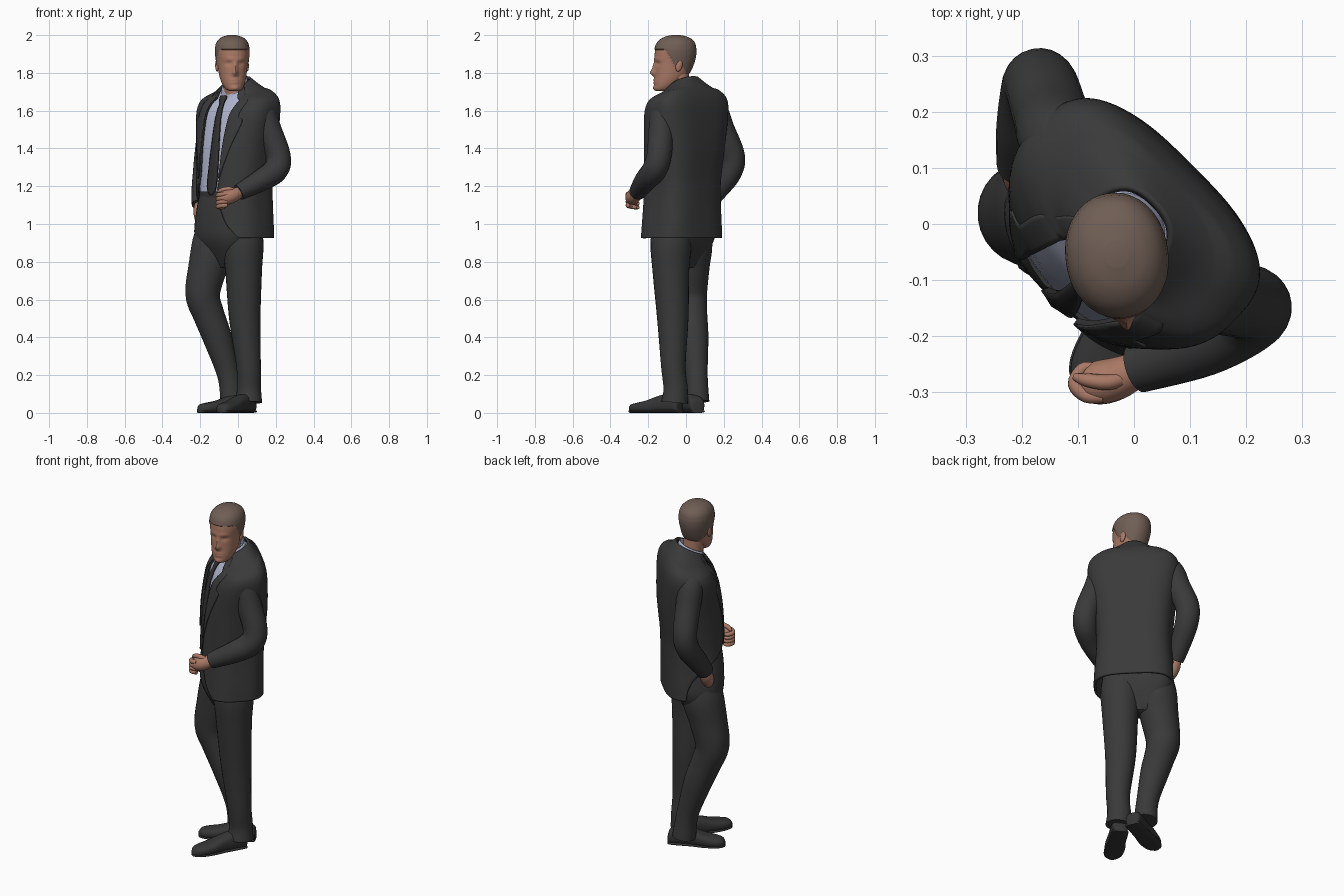
import bpy, bmesh, math
from mathutils import Vector, Matrix, Quaternion

if "Cube" in bpy.data.objects:
    bpy.data.objects.remove(bpy.data.objects["Cube"])

def mat(name, r, g, b):
    m = bpy.data.materials.new(name)
    m.diffuse_color = (r, g, b, 1)
    m.use_nodes = True
    m.node_tree.nodes["Principled BSDF"].inputs["Base Color"].default_value = m.diffuse_color
    return m

SUIT = mat("charcoal suit", .042, .042, .042)
SHOE = mat("shoe leather", .036, .036, .037)
SHIRT = mat("pale blue shirt", .45, .48, .64)
TIE = mat("dark tie", .030, .030, .032)
SKIN = mat("skin", .40, .19, .13)
HAIR = mat("brown hair", .16, .112, .09)

def spline(keys, n=6):
    """Catmull-Rom samples through tuples of any length."""
    out = []
    for i in range(len(keys) - 1):
        a, b = keys[max(i - 1, 0)], keys[i]
        c, d = keys[i + 1], keys[min(i + 2, len(keys) - 1)]
        for k in range(n):
            t = k / n
            out.append(tuple(.5 * (2*q + (r - p)*t + (2*p - 5*q + 4*r - s)*t*t + (3*q - p - 3*r + s)*t**3)
                             for p, q, r, s in zip(a, b, c, d)))
    return out + [tuple(keys[-1])]

def build(name, rows, material, closed=True, thick=0, cap=True):
    bm = bmesh.new()
    vs = [[bm.verts.new(p) for p in r] for r in rows]
    n = len(rows[0])
    for a, b in zip(vs, vs[1:]):
        for j in range(n if closed else n - 1):
            k = (j + 1) % n
            bm.faces.new((a[j], a[k], b[k], b[j]))
    if closed and cap:
        bm.faces.new(vs[0])
        bm.faces.new(vs[-1])
    bmesh.ops.recalc_face_normals(bm, faces=bm.faces)
    return finish(name, bm, material, thick)

def finish(name, bm, material, thick=0):
    me = bpy.data.meshes.new(name)
    bm.to_mesh(me)
    bm.free()
    me.materials.append(material)
    ob = bpy.data.objects.new(name, me)
    bpy.context.collection.objects.link(ob)
    if thick:
        mod = ob.modifiers.new("thickness", 'SOLIDIFY')
        mod.thickness, mod.offset = thick, 0
    return ob

def tube(name, keys, material, sides=20, n=6):
    """Round limb through (x, y, z, radius) keys."""
    pts = spline(keys, n)
    ps = [Vector(p[:3]) for p in pts]
    rows, q, last = [], None, None
    for i, p in enumerate(ps):
        t = (ps[min(i + 1, len(ps) - 1)] - ps[max(i - 1, 0)]).normalized()
        q = t.to_track_quat('Z', 'Y') if q is None else last.rotation_difference(t) @ q
        last = t
        rows.append([p + q @ Vector((math.cos(a) * pts[i][3], math.sin(a) * pts[i][3], 0))
                     for a in (2 * math.pi * j / sides for j in range(sides))])
    return build(name, rows, material)

def power(v, p):
    return math.copysign(abs(v) ** p, v)

TURN = Matrix.Rotation(math.radians(-45), 3, 'Z')   # the body faces front-left

def shell(ring, phi, off=0):
    """Point on the torso; phi in degrees from the chest toward the left side. The back is squarer."""
    z, cx, cy, a, b, tilt = ring[:6]
    s, c = math.sin(math.radians(phi)), math.cos(math.radians(phi))
    e = .84 if c > 0 else (.84 if tilt > .3 else .62)
    y = -(b + off) * power(c, e)
    return TURN @ Vector((cx + (a + off) * power(s, e), cy + y, z + tilt * y))

# torso rings: z, centre x, centre y, half width, half depth, tilt, left edge, right edge
TORSO = spline([
    (.925, 0, -.045, .212, .165, 0, 48, 108),
    (1.0, 0, -.042, .208, .162, 0, 26, 102),
    (1.1, 0, -.04, .200, .160, 0, 14, 82),
    (1.18, 0, -.038, .196, .160, 0, 11, 45),
    (1.25, 0, -.035, .198, .160, 0, 13, 28),
    (1.42, 0, -.022, .215, .162, 0, 16, 22),
    (1.57, 0, -.01, .238, .148, 0, 19, 18),
    (1.64, 0, 0, .238, .130, .08, 24, 16),
    (1.675, 0, .0, .208, .112, .2, 30, 17),
    (1.705, 0, -.01, .135, .090, .4, 36, 24),
    (1.742, 0, -.022, .074, .072, .5, 58, 42)])

def ring_at(z):
    for a, b in zip(TORSO, TORSO[1:]):
        if a[0] <= z <= b[0]:
            t = (z - a[0]) / (b[0] - a[0])
            return tuple(p + (q - p) * t for p, q in zip(a, b))
    return TORSO[-1]

# jacket body, open at the front
rows = []
for r in TORSO:
    lo, hi = r[6], 360 - r[7]
    rows.append([shell(r, lo + (hi - lo) * j / 72) for j in range(73)])
build("jacket", rows, SUIT, closed=False, thick=.014)

# lapels folded back along the opening
widths = spline([(1.24, 1), (1.4, 13), (1.54, 24), (1.57, 15), (1.66, 16), (1.70, 20), (1.735, 24)], 4)
for side, col, name in ((1, 6, "left_lapel"), (-1, 7, "right_lapel")):
    rows = []
    for z, w in widths:
        r = ring_at(z)
        rows.append([shell(r, side * (r[col] - 1 + w * j / 6), .008) for j in range(7)])
    build(name, rows, SUIT, closed=False, thick=.006)

# shirt, collar and tie
build("shirt", [[shell(r, 7.5 * j, -.014) for j in range(48)] for r in TORSO if 1.12 < r[0] < 1.72], SHIRT)
collar = [(1.66, 0, -.022, .074, .075, .5), (1.70, 0, -.022, .067, .067, .5), (1.75, 0, -.028, .060, .060, .5)]
build("shirt_collar", [[shell(r, 10 * j) for j in range(36)] for r in spline(collar, 4)],
      SHIRT, cap=False, thick=.006)
rows = []
for z, w, x in spline([(1.155, .004, 0), (1.2, .032, 0), (1.4, .026, .014), (1.62, .014, .01), (1.645, .016, .005),
                       (1.675, .022, 0), (1.69, .02, 0)], 3):
    r = ring_at(z)
    y = r[2] - r[4] - .001
    rows.append([TURN @ Vector((x + w * k, y + .006 * abs(k) - .003, z - .4 * r[5] * r[4])) for k in (-1, -.5, 0, .5, 1)])
build("tie", rows, TIE, closed=False, thick=.012)

# trousers: hips, belt and legs
hips = [(.77, -.03, -.055, .05, .05, 0), (.83, -.03, -.058, .12, .085, 0), (.93, -.028, -.062, .180, .130, 0),
        (1.06, -.015, -.055, .182, .143, 0), (1.165, 0, -.04, .180, .148, 0)]
build("trouser_hips", [[shell(r, 10 * j) for j in range(36)] for r in spline(hips, 4)], SUIT)
build("belt", [[shell((z, 0, -.04, .183, .151, 0), 10 * j) for j in range(36)] for z in (1.14, 1.172)], SHOE)
tube("right_trouser_leg", [(-.115, .03, 1.03, .09), (-.13, .028, .9, .112), (-.158, .022, .78, .104),
                           (-.187, .02, .63, .092), (-.155, .03, .52, .083), (-.11, .042, .4, .077),
                           (-.05, .055, .2, .06), (-.03, .06, .06, .064)], SUIT, 28)
tube("left_trouser_leg", [(.025, -.078, 1.03, .09), (.027, -.08, .9, .108), (.03, -.08, .75, .097),
                          (.036, -.07, .5, .083), (.056, -.067, .25, .065), (.058, -.055, .13, .064),
                          (.058, -.06, .055, .07)], SUIT, 28)

# shoes and soles: distance from heel, half width, height
LAST = spline([(0, .026, .05), (.012, .041, .08), (.07, .044, .1), (.13, .045, .09), (.2, .052, .066),
               (.26, .048, .054), (.295, .034, .045), (.31, .012, .026)], 4)

def shoe(name, heel, toe):
    h, d = Vector(heel), (Vector(toe) - Vector(heel)).normalized()
    side = Vector((-d.y, d.x, 0))
    for part, grow, tall in (("shoe", 0, None), ("sole", .003, .016)):
        rows = []
        for s, w, t in LAST:
            t = tall or t
            ring = [2 * math.pi * j / 24 for j in range(24)]
            rows.append([h + d * s + side * (w + grow) * power(math.cos(a), .75)
                         + Vector((0, 0, t / 2 * (1 + power(math.sin(a), .75)))) for a in ring])
        build(name + "_" + part, rows, SHOE)

shoe("left", (.068, -.03, 0), (-.088, -.29, 0))
shoe("right", (.07, .065, 0), (-.2, -.06, 0))

# sleeves
tube("left_sleeve", [(.085, -.085, 1.645, .045), (.122, -.118, 1.61, .068), (.162, -.13, 1.5, .068),
                     (.213, -.143, 1.36, .066), (.198, -.168, 1.285, .066), (.12, -.215, 1.23, .058),
                     (.005, -.258, 1.168, .044)], SUIT, 24)
tube("right_sleeve", [(-.085, .1, 1.645, .045), (-.132, .146, 1.61, .068), (-.147, .19, 1.5, .068),
                      (-.166, .247, 1.36, .065), (-.176, .23, 1.27, .063), (-.19, .165, 1.18, .056),
                      (-.198, .105, 1.1, .047)], SUIT, 24)

# hands
tube("left_palm", [(.02, -.252, 1.174, .028), (-.03, -.275, 1.15, .038), (-.07, -.284, 1.138, .038),
                   (-.095, -.285, 1.13, .022)], SKIN)
for i in range(4):
    z = 1.16 - .02 * i
    tube("left_finger_%d" % (i + 1), [(-.055, -.308, z, .011), (-.085, -.306, z - .003, .0125),
         (-.106, -.285, z - .008, .0125), (-.092, -.258, z - .012, .011), (-.07, -.255, z - .012, .008)], SKIN, 10, 4)
tube("left_thumb", [(-.01, -.272, 1.172, .012), (-.045, -.282, 1.184, .014), (-.085, -.278, 1.18, .012),
                    (-.105, -.272, 1.168, .007)], SKIN, 10, 4)
tube("right_hand", [(-.198, .11, 1.11, .03), (-.2, .095, 1.07, .036), (-.195, .075, 1.03, .034),
                    (-.185, .06, .99, .02)], SKIN)

# neck and head
tube("neck", [(-.015, -.02, 1.64, .057), (-.022, -.035, 1.72, .056), (-.03, -.045, 1.82, .060)], SKIN, 28)
PIVOT = Vector((-.03, -.06, 0))
LOOK = Matrix.Rotation(math.radians(8), 3, 'Z')
BUMPS = [(0, 1.80, .022, .014, .017), (0, 1.83, .012, .012, .028), (.034, 1.85, -.007, .018, .012),
         (-.034, 1.85, -.007, .018, .012), (.03, 1.872, .004, .025, .012), (-.03, 1.872, .004, .025, .012),
         (0, 1.757, .007, .028, .014), (0, 1.757, -.004, .024, .004), (0, 1.718, .008, .022, .013)]
HAIRLINE = [(-.3, 1.93), (-.12, 1.925), (-.09, 1.87), (-.072, 1.835), (-.03, 1.835), (0, 1.795), (.2, 1.785)]

def hairline(y):
    for (a, p), (b, q) in zip(HAIRLINE, HAIRLINE[1:]):
        if y <= b:
            return p + (q - p) * (y - a) / (b - a)
    return HAIRLINE[-1][1]

HEAD = [(1.703, .020, -.155, -.11), (1.712, .040, -.166, -.08), (1.735, .056, -.169, -.04), (1.77, .068, -.167, -.004),
        (1.81, .075, -.166, .022), (1.86, .081, -.166, .042), (1.90, .086, -.166, .05), (1.935, .085, -.16, .049),
        (1.965, .073, -.142, .036), (1.985, .050, -.112, .008), (1.996, .016, -.072, -.035)]
rows, hairy = [], []
for z, w, yf, yb in spline(HEAD, 8):
    row = []
    for j in range(80):
        a = 2 * math.pi * j / 80
        x, y = w * power(math.sin(a), .95), (yf + yb) / 2 - (yb - yf) / 2 * power(math.cos(a), .95)
        grow = .005 if z > hairline(y) else 0
        if math.cos(a) > 0:
            y -= sum(h * math.exp(-((x - bx) / sx) ** 2 - ((z - bz) / sz) ** 2) for bx, bz, h, sx, sz in BUMPS)
        hairy.append(grow > 0)
        out = Vector((math.sin(a), -math.cos(a), .8 if z > 1.94 else 0)) * grow
        row.append(PIVOT + LOOK @ (Vector((x, y + .06, z)) + out))
    rows.append(row)
head = build("head", rows, SKIN)
head.data.materials.append(HAIR)
for f in head.data.polygons:
    f.material_index = int(sum(hairy[v] for v in f.vertices) * 2 > len(f.vertices))

# ears
for side, name in ((1, "left_ear"), (-1, "right_ear")):
    bm = bmesh.new()
    bmesh.ops.create_uvsphere(bm, u_segments=16, v_segments=10, radius=1)
    for v in bm.verts:
        p = Vector((side * .080 + v.co.x * .010, .012 + v.co.y * .018 + v.co.z * .005, 1.838 + v.co.z * .031))
        v.co = PIVOT + LOOK @ p
    finish(name, bm, SKIN)

# smooth shading with sharp hems
for ob in bpy.context.scene.objects:
    ob.select_set(True)
    bpy.context.view_layer.objects.active = ob
bpy.ops.object.shade_smooth_by_angle(angle=math.radians(50))
